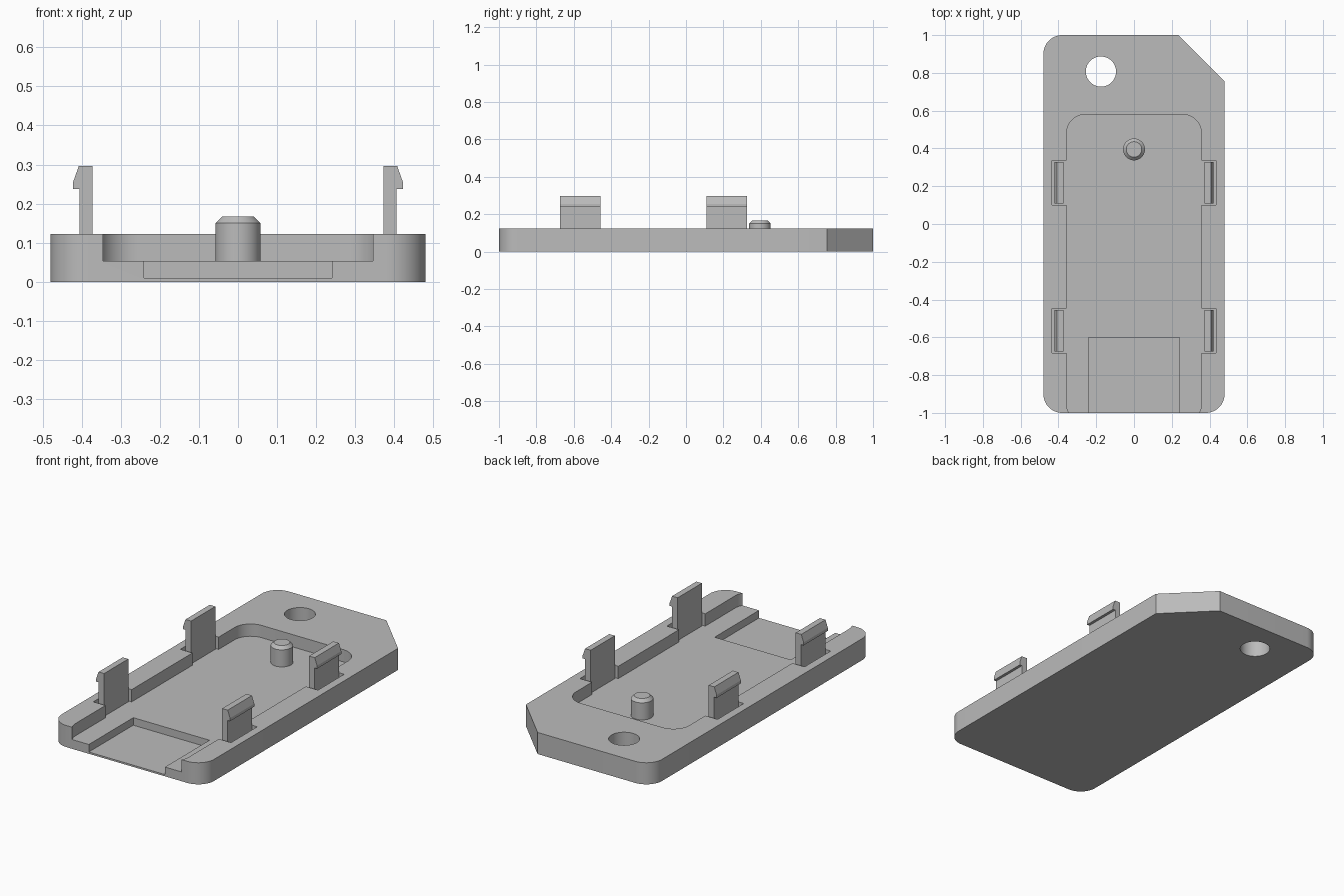
import bpy
import bmesh
from math import sin, cos, pi, radians

if "Cube" in bpy.data.objects:
    bpy.data.objects.remove(bpy.data.objects["Cube"], do_unlink=True)

grey = bpy.data.materials.new("grey plastic")
grey.use_nodes = True
grey.diffuse_color = (0.5, 0.5, 0.5, 1)
grey.node_tree.nodes["Principled BSDF"].inputs["Base Color"].default_value = (0.5, 0.5, 0.5, 1)


def arc(cx, cy, r, start, end, steps=12):
    """Points along an arc, angles in degrees."""
    angles = [radians(start + (end - start) * i / steps) for i in range(steps + 1)]
    return [(cx + r * cos(a), cy + r * sin(a)) for a in angles]


def prism(name, points, low, high, axis="z"):
    """Extrude a closed profile along z, or an x-z profile along y."""
    bm = bmesh.new()
    place = (lambda a, b: (a, b, low)) if axis == "z" else (lambda a, b: (a, low, b))
    face = bm.faces.new([bm.verts.new(place(a, b)) for a, b in points])
    new = bmesh.ops.extrude_face_region(bm, geom=[face])["geom"]
    move = (0, 0, high - low) if axis == "z" else (0, high - low, 0)
    bmesh.ops.translate(bm, vec=move, verts=[v for v in new if isinstance(v, bmesh.types.BMVert)])
    bmesh.ops.recalc_face_normals(bm, faces=bm.faces)
    mesh = bpy.data.meshes.new(name)
    bm.to_mesh(mesh)
    bm.free()
    mesh.materials.append(grey)
    obj = bpy.data.objects.new(name, mesh)
    bpy.context.collection.objects.link(obj)
    return obj


def rectangle(x0, x1, y0, y1):
    return [(x0, y0), (x1, y0), (x1, y1), (x0, y1)]


def rounded(x, y0, y1, r):
    return (arc(x - r, y0 + r, r, -90, 0) + arc(x - r, y1 - r, r, 0, 90)
            + arc(r - x, y1 - r, r, 90, 180) + arc(r - x, y0 + r, r, 180, 270))


def activate(obj):
    bpy.ops.object.select_all(action="DESELECT")
    obj.select_set(True)
    bpy.context.view_layer.objects.active = obj


def cut(obj, cutter):
    cutter.hide_render = True
    mod = obj.modifiers.new("cut", "BOOLEAN")
    mod.operation = "DIFFERENCE"
    mod.solver = "EXACT"
    mod.object = cutter
    activate(obj)
    bpy.ops.object.modifier_apply(modifier=mod.name)
    bpy.data.objects.remove(cutter, do_unlink=True)


def smooth(obj):
    activate(obj)
    bpy.ops.object.shade_smooth_by_angle(angle=radians(30))


W, H, FLOOR, R = 0.48, 0.123, 0.053, 0.1
CLIP_ROWS = {"front": -0.565, "back": 0.218}

# Base plate with three rounded corners and one chamfer
outline = (arc(W - R, R - 1, R, -90, 0) + [(W, 0.755), (0.235, 1)]
           + arc(R - W, 1 - R, R, 90, 180) + arc(R - W, R - 1, R, 180, 270))
base = prism("base_plate", outline, 0, H)

# Tray pocket, front recess and hanging hole
cut(base, prism("pocket_cutter", rounded(0.357, -1.053, 0.58, R), FLOOR, 0.3))
cut(base, prism("recess_cutter", rectangle(-0.24, 0.24, -1.1, -0.6), 0.01, 0.3))
cut(base, prism("hole_cutter", arc(-0.175, 0.807, 0.08, 0, 352.5, 47), -0.1, 0.3))

# Slots and snap clips on both sides
for side, s in (("left", 1), ("right", -1)):
    for row, y in CLIP_ROWS.items():
        slot = rectangle(0.33, 0.434, y - 0.118, y + 0.118)
        cut(base, prism("slot_cutter", [(s * a, b) for a, b in slot], FLOOR, 0.3))
        hook = [(0.372, FLOOR - 0.005), (0.406, FLOOR - 0.005), (0.406, 0.238),
                (0.422, 0.238), (0.422, 0.255), (0.407, 0.297), (0.372, 0.297)]
        prism(f"{row}_{side}_clip", [(s * a, b) for a, b in hook], y - 0.109, y + 0.109, "y")
smooth(base)

# Locating pin with a bevelled tip
pin = prism("locating_pin", arc(0, 0.395, 0.058, 0, 352.5, 47), FLOOR - 0.005, 0.15)
bm = bmesh.new()
bm.from_mesh(pin.data)
bm.faces.ensure_lookup_table()
top = max(bm.faces, key=lambda f: f.calc_center_median().z)
bmesh.ops.inset_region(bm, faces=[top], thickness=0.017, depth=0.017)
bm.to_mesh(pin.data)
bm.free()
smooth(pin)
